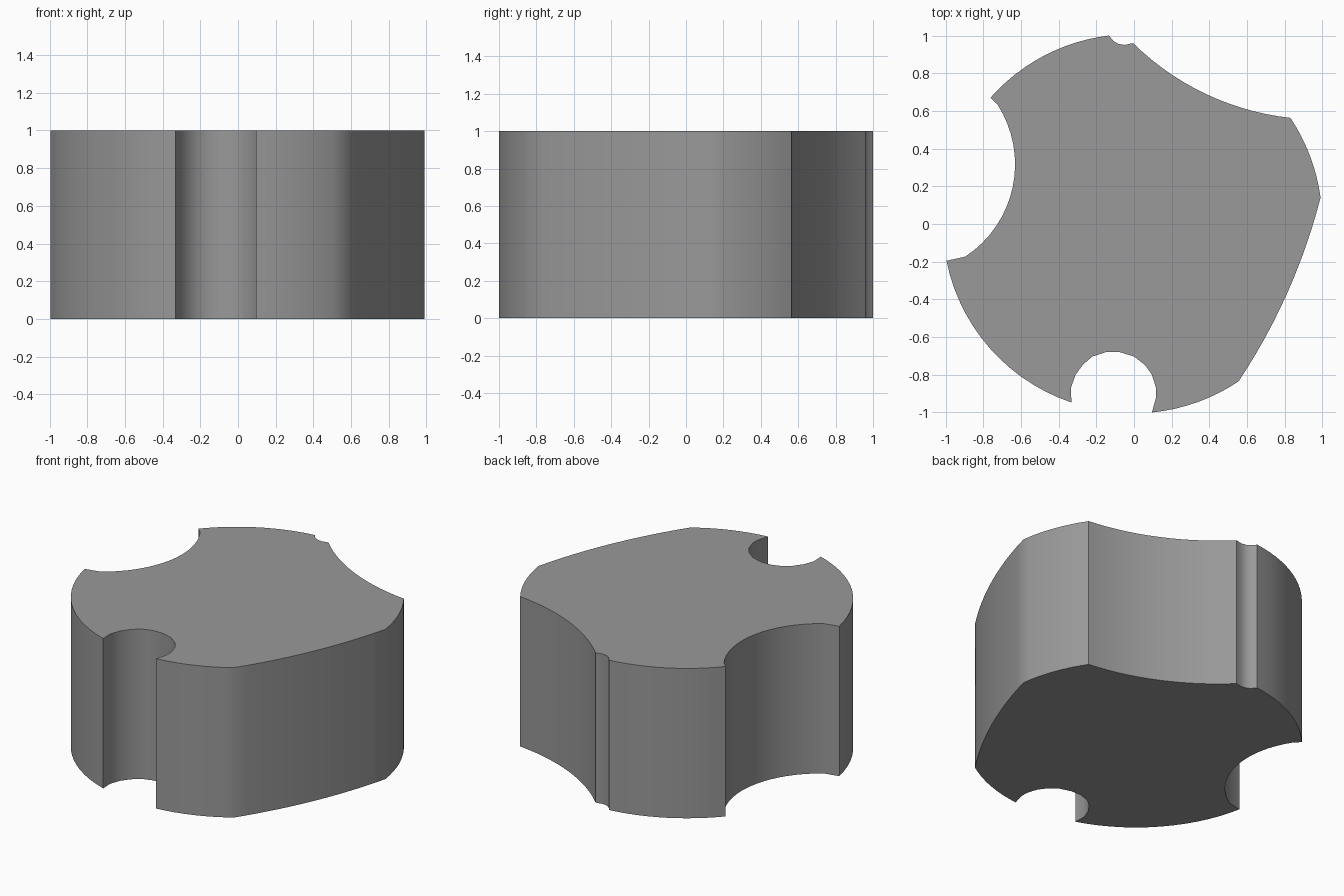
import bpy, bmesh, math
from mathutils import Vector

if "Cube" in bpy.data.objects:
    bpy.data.objects.remove(bpy.data.objects["Cube"])


def arc(a, b, sag, n):
    """Points from a towards b (b excluded); positive sag bulges right of travel."""
    a, b = Vector(a), Vector(b)
    d = b - a
    half = d.length / 2
    s = abs(sag)
    r = (half * half + s * s) / (2 * s)
    side = Vector((d.y, -d.x)).normalized() * math.copysign(1, sag)
    centre = (a + b) / 2 + side * (s - r)
    a0 = math.atan2(*(a - centre).yx)
    a1 = math.atan2(*(b - centre).yx)
    sweep = (a1 - a0 + math.pi) % (2 * math.pi) - math.pi
    return [centre + r * Vector((math.cos(a0 + sweep * i / n), math.sin(a0 + sweep * i / n)))
            for i in range(n)]


def rim(a, b, n, r=1.0):
    """Outward arc of the unit outer circle."""
    c = (Vector(a) - Vector(b)).length / 2
    return arc(a, b, -(r - math.sqrt(r * r - c * c)), n)


# Corners of the outline, clockwise from the small top notch
A, B, C, D, E = (-.005, .96), (.83, .563), (.99, .14), (.555, -.835), (.095, -1.0)
F, G, H, I, J = (-.332, -.947), (-.995, -.195), (-.895, -.173), (-.725, .635), (-.762, .67)
K = (-.133, 1.0)

# Small top notch
profile = [Vector(p) for p in (K, (-.11, .972), (-.085, .956), (-.05, .95))]
# Back right scoop, right rim, shallow right side, front rim
profile += arc(A, B, .078, 14)
profile += rim(B, C, 8)
profile += arc(C, D, -.045, 12)
profile += rim(D, E, 8)
# Front round notch
profile += [Vector(p) for p in (
    E, (.117, -.92), (.117, -.87), (.095, -.80), (.06, -.75), (0, -.703),
    (-.075, -.68), (-.15, -.68), (-.22, -.703), (-.27, -.745), (-.31, -.80), (-.335, -.87))]
# Front left rim, left scoop with its short lips, back left rim
profile += rim(F, G, 14)
profile += [Vector(G)]
profile += arc(H, I, .17, 16)
profile += [Vector(I)]
profile += rim(J, K, 12)

# Extrude the outline into a solid block
bm = bmesh.new()
face = bm.faces.new([bm.verts.new((p.x, p.y, 0)) for p in profile])
top = bmesh.ops.extrude_face_region(bm, geom=[face], use_keep_orig=True)
bmesh.ops.translate(bm, vec=(0, 0, 1), verts=[g for g in top["geom"] if isinstance(g, bmesh.types.BMVert)])
bmesh.ops.recalc_face_normals(bm, faces=bm.faces)
mesh = bpy.data.meshes.new("notched_block")
bm.to_mesh(mesh)
bm.free()
block = bpy.data.objects.new("notched_block", mesh)
bpy.context.collection.objects.link(block)

# Dark grey finish, smooth curved walls
dark = bpy.data.materials.new("dark_grey")
dark.diffuse_color = (.32, .32, .32, 1)
dark.use_nodes = True
dark.node_tree.nodes["Principled BSDF"].inputs["Base Color"].default_value = dark.diffuse_color
mesh.materials.append(dark)
bpy.context.view_layer.objects.active = block
block.select_set(True)
bpy.ops.object.shade_smooth_by_angle(angle=math.radians(30))
